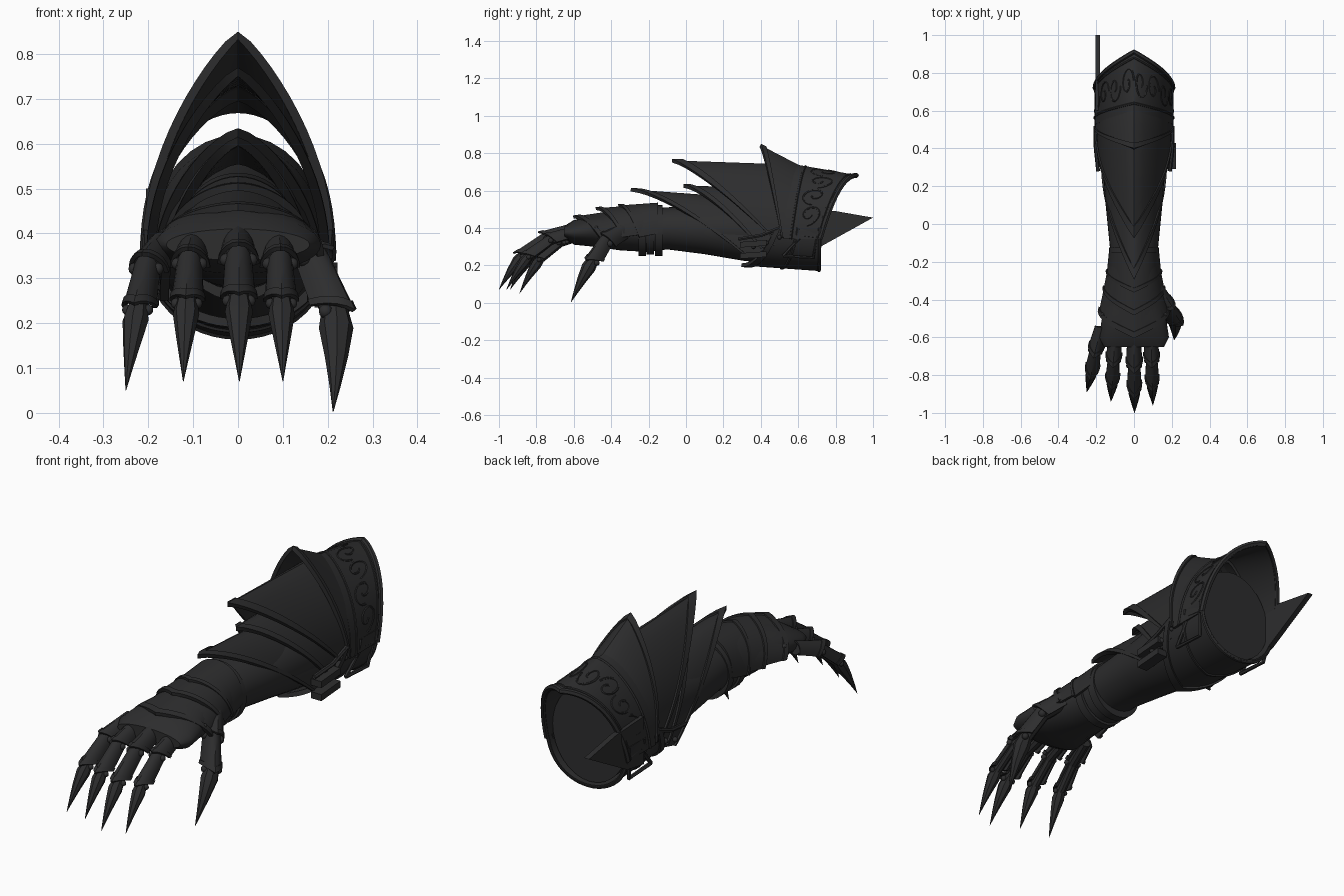
import bpy, bmesh, math
from mathutils import Vector, Matrix

old = bpy.data.objects.get("Cube")
if old:
    bpy.data.objects.remove(old, do_unlink=True)

steel = bpy.data.materials.new("blackened steel")
steel.use_nodes = True
steel.diffuse_color = (0.026, 0.026, 0.027, 1)
steel.node_tree.nodes["Principled BSDF"].inputs["Base Color"].default_value = (0.026, 0.026, 0.027, 1)
made = []


def finish(name, bm, thick=0):
    mesh = bpy.data.meshes.new(name)
    bm.to_mesh(mesh)
    bm.free()
    return register(name, mesh, thick)


def register(name, data, thick=0):
    ob = bpy.data.objects.new(name, data)
    bpy.context.collection.objects.link(ob)
    data.materials.append(steel)
    if thick:
        mod = ob.modifiers.new("thickness", 'SOLIDIFY')
        mod.thickness = thick
        mod.offset = 0
    made.append(ob)
    return ob


def edge_point(e, s, grow=0):
    """Arched edge: e = apex y, apex z, side y, side z, half width, roundness."""
    ya, za, ys, zs, w, r = e
    a = abs(s)
    za += math.copysign(grow, za - zs)
    x = math.copysign((w + grow) * math.sin(a * math.pi / 2), s)
    return Vector((x, ya + (ys - ya) * a, za + (zs - za) * a ** r))


def on_plate(front, back, s, t, grow=0):
    return edge_point(front, s, grow).lerp(edge_point(back, s, grow), t)


def grid(name, front, back, t0, t1, thick, grow, matrix, cols, rows):
    bm = bmesh.new()
    vs = [[bm.verts.new(matrix @ on_plate(front, back, 2 * i / cols - 1, t0 + (t1 - t0) * j / rows, grow))
           for i in range(cols + 1)] for j in range(rows + 1)]
    for j in range(rows):
        for i in range(cols):
            bm.faces.new((vs[j][i], vs[j][i + 1], vs[j + 1][i + 1], vs[j + 1][i]))
    return finish(name, bm, thick)


def plate(name, front, back, thick=0.012, rim=0.1, matrix=Matrix(), cols=28):
    grid(name, front, back, 0, 1, thick, 0, matrix, cols, 4)
    if rim:
        grid(name + "_rim", front, back, -0.01, rim, thick * 1.6, thick * 0.4, matrix, cols, 1)


def frame(a, b, hint):
    """Local frame at a whose -y points to b and z leans to the hint."""
    y = (a - b).normalized()
    z = (hint - y * hint.dot(y)).normalized()
    x = y.cross(z)
    return Matrix.Translation(a) @ Matrix((x, y, z)).transposed().to_4x4()


def tube(name, rings, hint=Vector((0, 0, 1)), sides=16):
    """Capped loft through rings of (centre, half width, half height)."""
    bm = bmesh.new()
    loops = []
    n = len(rings)
    for k, (c, w, h) in enumerate(rings):
        m = frame(Vector(rings[max(k - 1, 0)][0]), Vector(rings[min(k + 1, n - 1)][0]), hint)
        m.translation = Vector(c)
        loops.append([bm.verts.new(m @ Vector((w * math.cos(q), 0, h * math.sin(q))))
                      for q in (2 * math.pi * i / sides for i in range(sides))])
    for p, q in zip(loops, loops[1:]):
        for i in range(sides):
            bm.faces.new((p[i], p[(i + 1) % sides], q[(i + 1) % sides], q[i]))
    bm.faces.new(loops[0])
    bm.faces.new(loops[-1])
    bmesh.ops.recalc_face_normals(bm, faces=bm.faces)
    return finish(name, bm)


def rivet(name, p, r=0.01):
    bm = bmesh.new()
    bmesh.ops.create_uvsphere(bm, u_segments=10, v_segments=6, radius=r, matrix=Matrix.Translation(p))
    finish(name, bm)


def wire(name, points, r):
    cu = bpy.data.curves.new(name, 'CURVE')
    cu.dimensions = '3D'
    cu.bevel_depth = r
    cu.bevel_resolution = 1
    sp = cu.splines.new('POLY')
    sp.points.add(len(points) - 1)
    for sp_point, p in zip(sp.points, points):
        sp_point.co = (*p, 1)
    register(name, cu)


def prism(name, outline, x0, x1):
    """Side panel from a y, z outline."""
    bm = bmesh.new()
    face = bm.faces.new([bm.verts.new((x0, y, z)) for y, z in outline])
    ext = bmesh.ops.extrude_face_region(bm, geom=[face])
    bmesh.ops.translate(bm, vec=(x1 - x0, 0, 0), verts=[v for v in ext["geom"] if isinstance(v, bmesh.types.BMVert)])
    bmesh.ops.recalc_face_normals(bm, faces=bm.faces)
    finish(name, bm)


# Forearm and palm cores: y, bottom z, top z, half width
def core(name, rows):
    tube(name, [((0, y, (a + b) / 2), w, (b - a) / 2) for y, a, b, w in rows], sides=32)


core("forearm", [(0.7, 0.185, 0.62, 0.19), (0.5, 0.2, 0.6, 0.185), (0.3, 0.225, 0.55, 0.165),
                 (0.1, 0.26, 0.52, 0.15), (-0.1, 0.285, 0.51, 0.13), (-0.25, 0.27, 0.5, 0.115)])
core("palm", [(-0.18, 0.27, 0.5, 0.115), (-0.35, 0.28, 0.485, 0.14), (-0.5, 0.3, 0.47, 0.17),
              (-0.6, 0.31, 0.44, 0.185), (-0.65, 0.34, 0.41, 0.16)])

# Wrist bands
for i, y in enumerate((-0.235, -0.19, -0.145)):
    g = 0.004 if i == 1 else 0.012
    core(f"wrist_band_{i}", [(y + 0.02, 0.262 - g, 0.51 + g, 0.12 + g), (y - 0.02, 0.262 - g, 0.51 + g, 0.12 + g)])

# Overlapping arm plates, hand to elbow
plate("wrist_plate", (-0.29, 0.6, 0.32, 0.25, 0.16, 1.4), (0.25, 0.56, 0.42, 0.28, 0.17, 1.6))
plate("lower_arm_plate", (-0.01, 0.62, 0.4, 0.29, 0.178, 1.4), (0.4, 0.61, 0.52, 0.32, 0.185, 1.6))
plate("middle_arm_plate", (-0.07, 0.755, 0.47, 0.34, 0.19, 1.25), (0.5, 0.735, 0.56, 0.36, 0.198, 1.4))
plate("upper_arm_plate", (0.4, 0.835, 0.51, 0.35, 0.2, 1.2), (0.66, 0.7, 0.6, 0.35, 0.2, 1.4))

# Elbow cuff with rolled rear edge and scrollwork
cuff_rear, cuff_front = (0.915, 0.675, 0.72, 0.34, 0.2, 2), (0.57, 0.735, 0.52, 0.34, 0.203, 1.4)
grid("elbow_cuff", cuff_front, cuff_rear, 0, 1, 0.014, 0, Matrix(), 32, 6)
for t, r in ((0.99, 0.013), (0.9, 0.006), (0.2, 0.007)):
    wire("cuff_trim", [on_plate(cuff_front, cuff_rear, i / 16 - 1, t, 0.006) for i in range(33)], r)
for k in range(8):
    s0, turn = -0.77 + k * 0.22, (1 if k % 2 else -1)
    pts = []
    for i in range(22):
        q, rad = i * 0.36, 1 - i / 26
        pts.append(on_plate(cuff_front, cuff_rear, s0 + 0.11 * rad * math.cos(q),
                            0.55 + turn * 0.27 * rad * math.sin(q), 0.006))
    wire("cuff_scroll", pts, 0.005)

# Underside guard, its rims and rear spike
under_front, under_rear = (0.3, 0.205, 0.48, 0.4, 0.197, 2), (0.72, 0.175, 0.72, 0.4, 0.203, 2)
plate("under_guard", under_front, under_rear)
for t in (0.5, 0.98):
    wire("under_guard_trim", [on_plate(under_front, under_rear, i / 12 - 1, t, 0.004) for i in range(25)], 0.009)
prism("elbow_spike", [(0.6, 0.5), (0.8, 0.49), (1, 0.455), (0.72, 0.3), (0.6, 0.28)], -0.205, -0.18)
for side in (-1, 1):
    tri = [(0.52, 0.25), (0.68, 0.24), (0.7, 0.35), (0.62, 0.36), (0.52, 0.25)]
    wire("side_trim", [(side * (0.2 if z > 0.3 else 0.185), y, z) for y, z in tri], 0.009)
    wire("side_strap", [(side * 0.19, 0.28, 0.34), (side * 0.203, 0.4, 0.36), (side * 0.205, 0.5, 0.4)], 0.01)
    for y, z in ((0.36, 0.3), (0.43, 0.32), (0.5, 0.35)):
        rivet("side_rivet", (side * 0.197, y, z), 0.012)
for z in (0.25, 0.31):
    prism("buckle", [(0.29, z - 0.015), (0.43, z - 0.005), (0.43, z + 0.025), (0.29, z + 0.015)], 0.17, 0.222)

# Back of the hand
plate("hand_plate_front", (-0.6, 0.455, -0.46, 0.35, 0.18, 1.8), (-0.3, 0.5, -0.25, 0.37, 0.135, 2), 0.01)
plate("hand_plate_middle", (-0.48, 0.5, -0.34, 0.35, 0.155, 1.8), (-0.22, 0.52, -0.2, 0.37, 0.128, 2), 0.01)
plate("hand_plate_rear", (-0.36, 0.515, -0.25, 0.35, 0.138, 1.8), (-0.15, 0.53, -0.15, 0.37, 0.128, 2), 0.01)
for side in (-1, 1):
    for y, x in ((-0.48, 0.165), (-0.36, 0.145), (-0.27, 0.13)):
        rivet("hand_rivet", (side * x, y, 0.4), 0.011)


def digit(name, joints, width, hint=Vector((0, 0, 1))):
    """Armoured finger: cores, pointed plates, joint discs and a claw."""
    pts = [Vector(p) for p in joints]
    for k in range(len(pts) - 2):
        a, b = pts[k], pts[k + 1]
        w, length = width * (1 - 0.12 * k), (b - a).length
        tube(f"{name}_core_{k}", [(a, w * 0.75, w * 0.75), (b, w * 0.68, w * 0.68)], hint, 10)
        plate(f"{name}_plate_{k}", (-length * 1.18, w * 1.15, -length * 0.8, -w * 0.5, w * 1.05, 1.6),
              (length * 0.12, w * 0.9, 0, -w * 0.5, w * 0.85, 1.8), 0.006, 0.14, frame(a, b, hint), 10)
        m = frame(b, b + b - a, hint)
        for side in (-1, 1):
            rivet(f"{name}_joint", m @ Vector((side * w * 0.75, 0, 0)), w * 0.38)
    a, tip = pts[-2], pts[-1]
    m, length = frame(a, tip, hint), (tip - a).length
    tube(f"{name}_claw", [(m @ Vector((0, -length * t, width * lift)), width * r, width * r)
                          for t, lift, r in ((-0.08, 0, 0.6), (0.15, 0.12, 0.82), (0.45, 0.16, 0.55),
                                             (0.75, 0.1, 0.26), (1, 0, 0.02))], hint, 8)


# Four fingers from base and tip
for name, base, tip, width in (("index_finger", (0.09, -0.59, 0.375), (0.1, -0.96, 0.07), 0.036),
                               ("middle_finger", (0, -0.61, 0.385), (0.003, -1, 0.07), 0.038),
                               ("ring_finger", (-0.1, -0.6, 0.375), (-0.122, -0.94, 0.07), 0.036),
                               ("little_finger", (-0.175, -0.55, 0.365), (-0.25, -0.89, 0.05), 0.036)):
    joints = [[p + (q - p) * f for p, q, f in zip(base, tip, fr)]
              for fr in ((0, 0, 0), (0.4, 0.36, 0.14), (0.65, 0.68, 0.43), (1, 1, 1))]
    digit(name, joints, width)

# Thumb
digit("thumb", [(0.115, -0.34, 0.38), (0.17, -0.43, 0.33), (0.215, -0.5, 0.22), (0.212, -0.615, 0.003)],
      0.047, Vector((0.7, -0.5, 0.4)))

# Apply thickness and shade
bpy.ops.object.select_all(action='DESELECT')
for ob in made:
    ob.select_set(True)
bpy.context.view_layer.objects.active = made[0]
bpy.ops.object.convert(target='MESH')
bpy.ops.object.shade_smooth_by_angle(angle=math.radians(35))
